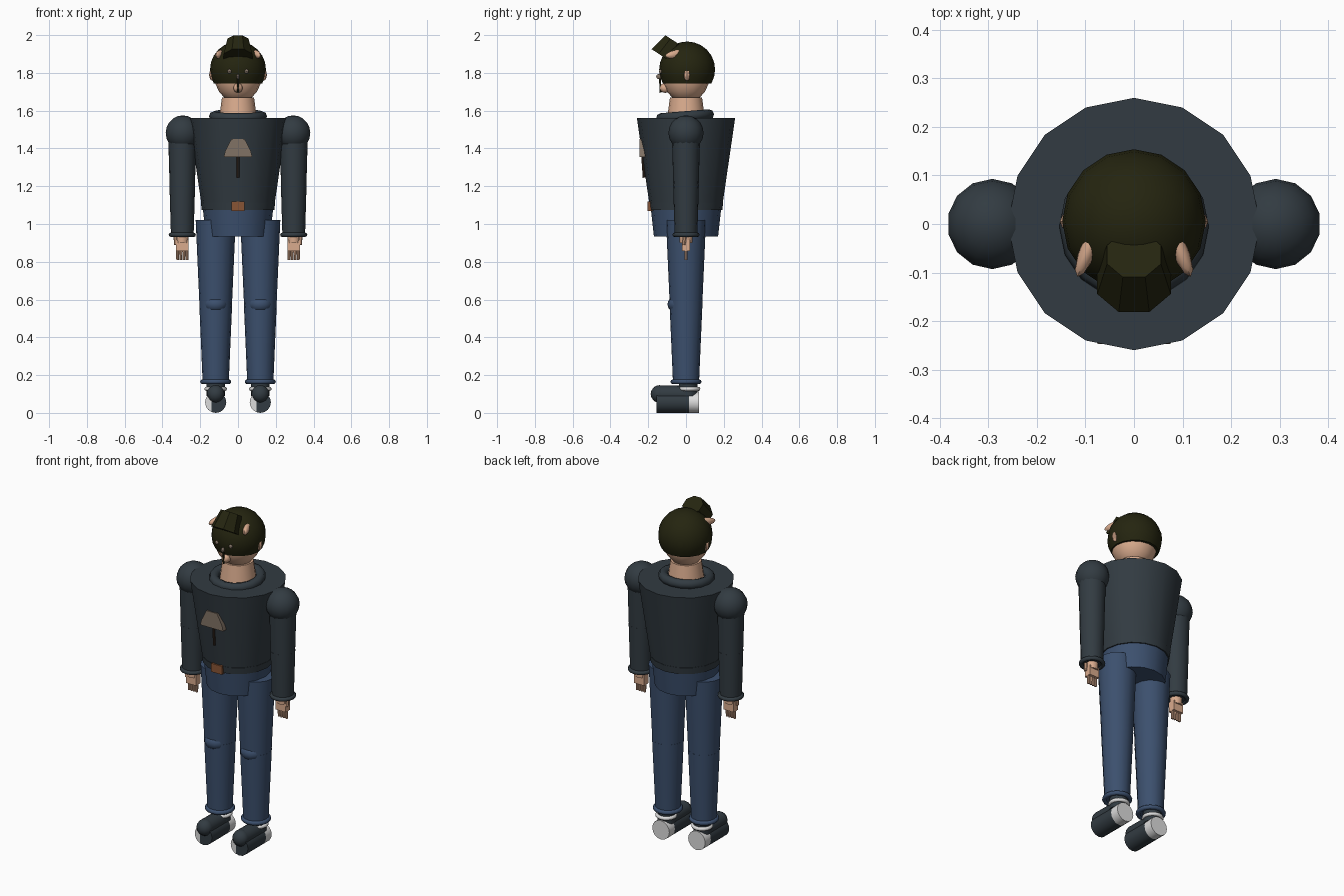
import bpy, bmesh, math
from mathutils import Vector, Matrix

if "Cube" in bpy.data.objects:
    bpy.data.objects.remove(bpy.data.objects["Cube"])


def mat(name, r, g, b):
    m = bpy.data.materials.new(name)
    m.diffuse_color = (r, g, b, 1)
    m.use_nodes = True
    m.node_tree.nodes["Principled BSDF"].inputs["Base Color"].default_value = m.diffuse_color
    return m


JACKET = mat("dark slate", 0.032, 0.044, 0.054)
DENIM = mat("denim blue", 0.045, 0.080, 0.155)
SKIN = mat("skin", 0.70, 0.41, 0.27)
HAIR = mat("dark olive hair", 0.018, 0.018, 0.005)
LEATHER = mat("brown leather", 0.25, 0.09, 0.035)
WHITE = mat("white rubber", 0.72, 0.72, 0.72)
TAUPE = mat("taupe", 0.22, 0.17, 0.13)
CORD = mat("dark brown cord", 0.05, 0.03, 0.02)


def finish(name, bm, *mats):
    me = bpy.data.meshes.new(name)
    bmesh.ops.recalc_face_normals(bm, faces=bm.faces)
    bm.to_mesh(me)
    bm.free()
    ob = bpy.data.objects.new(name, me)
    bpy.context.collection.objects.link(ob)
    for m in mats:
        me.materials.append(m)
    bpy.ops.object.select_all(action='DESELECT')
    ob.select_set(True)
    bpy.context.view_layer.objects.active = ob
    bpy.ops.object.shade_smooth_by_angle(angle=math.radians(38))
    return ob


def tube(name, p0, p1, r0, r1, m, n=16, spin=0.0):
    p0, p1 = Vector(p0), Vector(p1)
    d = p1 - p0
    M = Matrix.Translation((p0 + p1) / 2) @ d.to_track_quat('Z', 'Y').to_matrix().to_4x4()
    bm = bmesh.new()
    bmesh.ops.create_cone(bm, cap_ends=True, segments=n, radius1=r0, radius2=r1,
                          depth=d.length, matrix=M @ Matrix.Rotation(spin, 4, 'Z'))
    return finish(name, bm, m)


def ball(name, c, r, m, u=16, v=10, rot=(0, 0, 0)):
    bm = bmesh.new()
    R = Matrix.Rotation(rot[2], 4, 'Z') @ Matrix.Rotation(rot[0], 4, 'X')
    bmesh.ops.create_uvsphere(bm, u_segments=u, v_segments=v, radius=1,
                              matrix=Matrix.Translation(c) @ R @ Matrix.Diagonal((*r, 1)))
    return finish(name, bm, m)


def box(name, c, size, m):
    bm = bmesh.new()
    bmesh.ops.create_cube(bm, size=1, matrix=Matrix.Translation(c) @ Matrix.Diagonal((*size, 1)))
    return finish(name, bm, m)


def ring(name, c, R, r, m, tilt=0.0, n=16, k=8):
    bpy.ops.mesh.primitive_torus_add(location=c, rotation=(tilt, 0, 0), major_radius=R,
                                     minor_radius=r, major_segments=n, minor_segments=k)
    ob = bpy.context.object
    ob.name = name
    ob.data.materials.append(m)
    bpy.ops.object.shade_smooth_by_angle(angle=math.radians(50))


# Torso, belt and hips
tube("jacket_body", (0, 0, 1.08), (0, 0, 1.56), 0.19, 0.26, JACKET)
tube("belt", (0, 0, 1.075), (0, 0, 1.115), 0.192, 0.197, JACKET)
box("belt_buckle", (0, -0.19, 1.095), (0.07, 0.025, 0.05), LEATHER)
tube("hips", (0, 0, 0.935), (0, 0, 1.08), 0.17, 0.186, DENIM)
ring("jacket_collar", (0, -0.005, 1.57), 0.127, 0.027, JACKET, tilt=0.08)

# Chest emblem: tapered flap with hanging cord
bm = bmesh.new()
prof = [(-0.075, 1.355), (0.075, 1.355), (0.068, 1.385), (0.035, 1.45), (-0.035, 1.45), (-0.068, 1.385)]
f = bm.faces.new([bm.verts.new((x, -0.247, z)) for x, z in prof])
g = bmesh.ops.extrude_face_region(bm, geom=[f])
bmesh.ops.translate(bm, verts=[v for v in g["geom"] if isinstance(v, bmesh.types.BMVert)], vec=(0, 0.04, 0))
finish("chest_flap", bm, TAUPE)
tube("chest_cord", (0, -0.222, 1.245), (0, -0.23, 1.36), 0.007, 0.007, CORD, 8)

# Neck and head
tube("neck", (0, 0, 1.55), (0, 0, 1.67), 0.101, 0.085, SKIN)
ball("head", (0, 0, 1.785), (0.125, 0.125, 0.142), SKIN)
ball("chin", (0, -0.11, 1.72), (0.025, 0.03, 0.026), SKIN, 10, 8)

# Hair cap, cut flat at its lower edge, and the swept quiff
bm = bmesh.new()
bmesh.ops.create_uvsphere(bm, u_segments=16, v_segments=12, radius=0.148,
                          matrix=Matrix.Translation((0, 0.006, 1.818)))
res = bmesh.ops.bisect_plane(bm, geom=bm.verts[:] + bm.edges[:] + bm.faces[:],
                             plane_co=(0, 0, 1.745), plane_no=(0, 0, -1), clear_outer=True)
bmesh.ops.holes_fill(bm, edges=[e for e in bm.edges if e.is_boundary])
finish("hair_cap", bm, HAIR)
tube("hair_quiff", (0, -0.118, 1.884), (0, -0.063, 1.969), 0.082, 0.06, HAIR, 8, math.pi / 8)

# Small face features
ball("nose", (0, -0.142, 1.78), (0.009, 0.016, 0.014), TAUPE, 8, 6)
tube("mouth_line", (0, -0.134, 1.69 + 0.005), (0, -0.138, 1.77), 0.005, 0.005, HAIR, 8)

for s, side in ((-1, "left"), (1, "right")):
    # Ears, eyes and bare patches beside the quiff
    ball(side + "_ear", (s * 0.135, 0.005, 1.79), (0.018, 0.018, 0.032), SKIN, 8, 6)
    ball(side + "_eye", (s * 0.045, -0.131, 1.808), (0.012, 0.012, 0.012), TAUPE, 8, 6)
    ball(side + "_temple", (s * 0.094, -0.052, 1.899), (0.017, 0.062, 0.022), SKIN, 10, 8,
         rot=(0.15, 0, s * 0.38))

    # Arm with shoulder ball, elbow seam and cuff
    x = s * 0.295
    ball(side + "_shoulder", (s * 0.292, 0, 1.482), (0.093, 0.093, 0.093), JACKET, 14, 10)
    tube(side + "_upper_arm", (x, 0, 1.20), (x, 0, 1.48), 0.067, 0.075, JACKET)
    tube(side + "_forearm", (x, 0, 0.94), (x, 0, 1.21), 0.06, 0.068, JACKET)
    ring(side + "_sleeve_cuff", (x, 0, 0.943), 0.06, 0.012, JACKET)

    # Hand with four fingers and a thumb
    tube(side + "_wrist", (x, 0, 0.90), (x, 0, 0.95), 0.033, 0.035, SKIN, 10)
    box(side + "_palm", (x, 0, 0.886), (0.066, 0.042, 0.06), SKIN)
    for i in range(4):
        fx = x + (i - 1.5) * 0.0165
        tube(f"{side}_finger_{i + 1}", (fx, 0, 0.81), (fx, 0, 0.865), 0.007, 0.0085, SKIN, 8)
    tube(side + "_thumb", (x + s * 0.034, -0.012, 0.89), (x + s * 0.036, -0.008, 0.935), 0.01, 0.011, SKIN, 8)

    # Leg with knee pad and trouser cuff
    x = s * 0.118
    tube(side + "_thigh", (x, 0, 0.57), (x, 0, 1.02), 0.086, 0.106, DENIM)
    tube(side + "_shin", (x, 0, 0.16), (x, 0, 0.575), 0.069, 0.087, DENIM)
    ball(side + "_knee", (x, -0.04, 0.575), (0.064, 0.058, 0.048), DENIM, 14, 8)
    ring(side + "_trouser_cuff", (x, 0, 0.165), 0.069, 0.013, DENIM)

    # Shoe: rounded lower body, toe cap, white heel and ankle collar
    tube(side + "_shoe_body", (x, -0.155, 0.056), (x, 0.015, 0.056), 0.056, 0.056, JACKET)
    tube(side + "_shoe_heel", (x, 0.012, 0.056), (x, 0.068, 0.056), 0.056, 0.056, WHITE)
    tube(side + "_shoe_upper", (x, -0.14, 0.1), (x, 0.03, 0.098), 0.046, 0.046, JACKET)
    ball(side + "_shoe_toe", (x, -0.14, 0.1), (0.047, 0.047, 0.047), JACKET, 12, 8)
    tube(side + "_shoe_ankle", (x, 0.012, 0.09), (x, 0.012, 0.165), 0.05, 0.05, JACKET)
    ring(side + "_shoe_collar", (x, 0.016, 0.127), 0.049, 0.011, WHITE)

    # White plate on the left part of the sole front
    bm = bmesh.new()
    pts = [(0.056 * math.cos(math.radians(a)), 0.056 * math.sin(math.radians(a))) for a in range(112, 249, 17)]
    bm.faces.new([bm.verts.new((x + px, -0.157, 0.056 + pz)) for px, pz in pts])
    finish(side + "_sole_tip", bm, WHITE)
